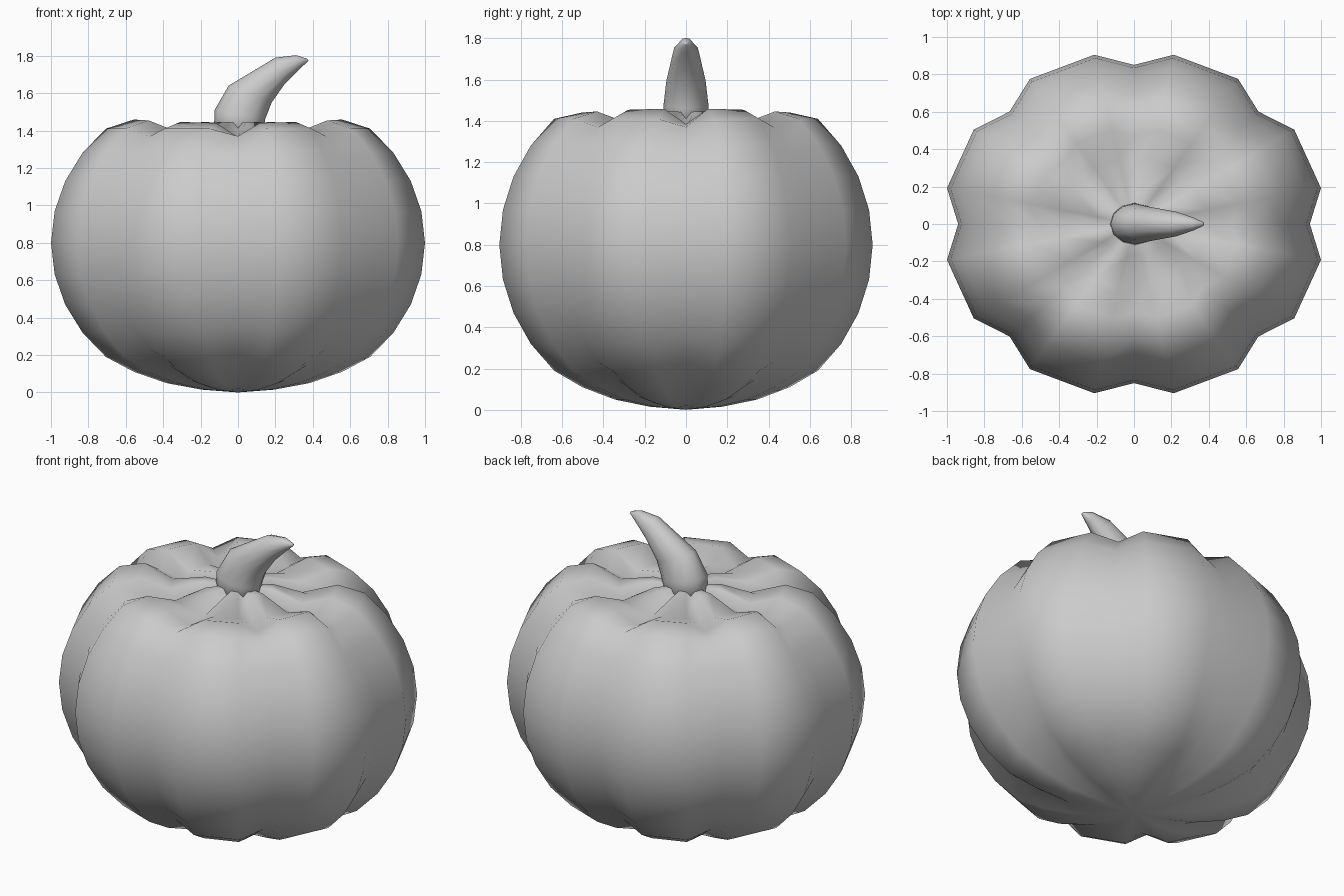
import bpy, bmesh, math
from mathutils import Vector

if "Cube" in bpy.data.objects:
    bpy.data.objects.remove(bpy.data.objects["Cube"])


def skin(name, rings, start, end):
    """Bridge closed rings with quads and close both ends with a fan to a point."""
    bm = bmesh.new()
    loops = [[bm.verts.new(p) for p in ring] for ring in rings]
    n = len(loops[0])
    for a, b in zip(loops, loops[1:]):
        for i in range(n):
            j = (i + 1) % n
            bm.faces.new((a[i], a[j], b[j], b[i]))
    for loop, tip in ((loops[0], start), (loops[-1], end)):
        v = bm.verts.new(tip)
        for i in range(n):
            bm.faces.new((loop[i], loop[(i + 1) % n], v))
    bmesh.ops.recalc_face_normals(bm, faces=bm.faces)
    for f in bm.faces:
        f.smooth = True
    mesh = bpy.data.meshes.new(name)
    bm.to_mesh(mesh)
    bm.free()
    obj = bpy.data.objects.new(name, mesh)
    bpy.context.collection.objects.link(obj)
    return obj


# Body profile: (radius factor, lobe height, groove height), bottom to top
profile = [(0.195, 0.015, 0.02), (0.383, 0.05, 0.065), (0.556, 0.11, 0.145), (0.707, 0.19, 0.23)]
for k in range(-3, 4):
    t = math.radians(11.25 * k)
    h = 0.865 * math.sin(t)
    profile.append((math.cos(t), 0.8 + h, 0.8 + 0.94 * h))
profile += [(0.707, 1.41, 1.37), (0.556, 1.45, 1.375), (0.383, 1.395, 1.365), (0.195, 1.445, 1.40)]

# Eight lobes: one groove point and two crown points each
body_rings = []
for r, z_lobe, z_groove in profile:
    ring = []
    for k in range(8):
        for offset in (0, 12, 33):
            a = math.radians(45 * k + offset)
            s = 1.022 if offset else 0.94
            z = z_lobe if offset else z_groove
            if r == 0.556 and z > 1:
                z += 0.01 * math.cos(2 * a)
            ring.append((r * s * math.cos(a), 0.905 * r * s * math.sin(a), z))
    body_rings.append(ring)
skin("pumpkin_body", body_rings, (0, 0, 0.0), (0, 0, 1.44))

# Bent stem: (outer side point, inner side point, half depth) for each section
sections = [((-0.13, 1.36), (0.13, 1.36), 0.115),
            ((-0.125, 1.51), (0.145, 1.46), 0.108),
            ((-0.05, 1.64), (0.18, 1.55), 0.095),
            ((0.20, 1.79), (0.25, 1.65), 0.066),
            ((0.31, 1.803), (0.33, 1.73), 0.034),
            ((0.368, 1.785), (0.372, 1.768), 0.01)]
stem_rings = []
for outer, inner, depth in sections:
    p = Vector((outer[0], 0, outer[1]))
    q = Vector((inner[0], 0, inner[1]))
    mid, half = (p + q) / 2, (q - p) / 2
    stem_rings.append([mid + half * math.cos(a) + Vector((0, depth * math.sin(a), 0))
                       for a in (math.tau * i / 12 for i in range(12))])
skin("stem", stem_rings, (0, 0, 1.36), (0.376, 0, 1.776))
